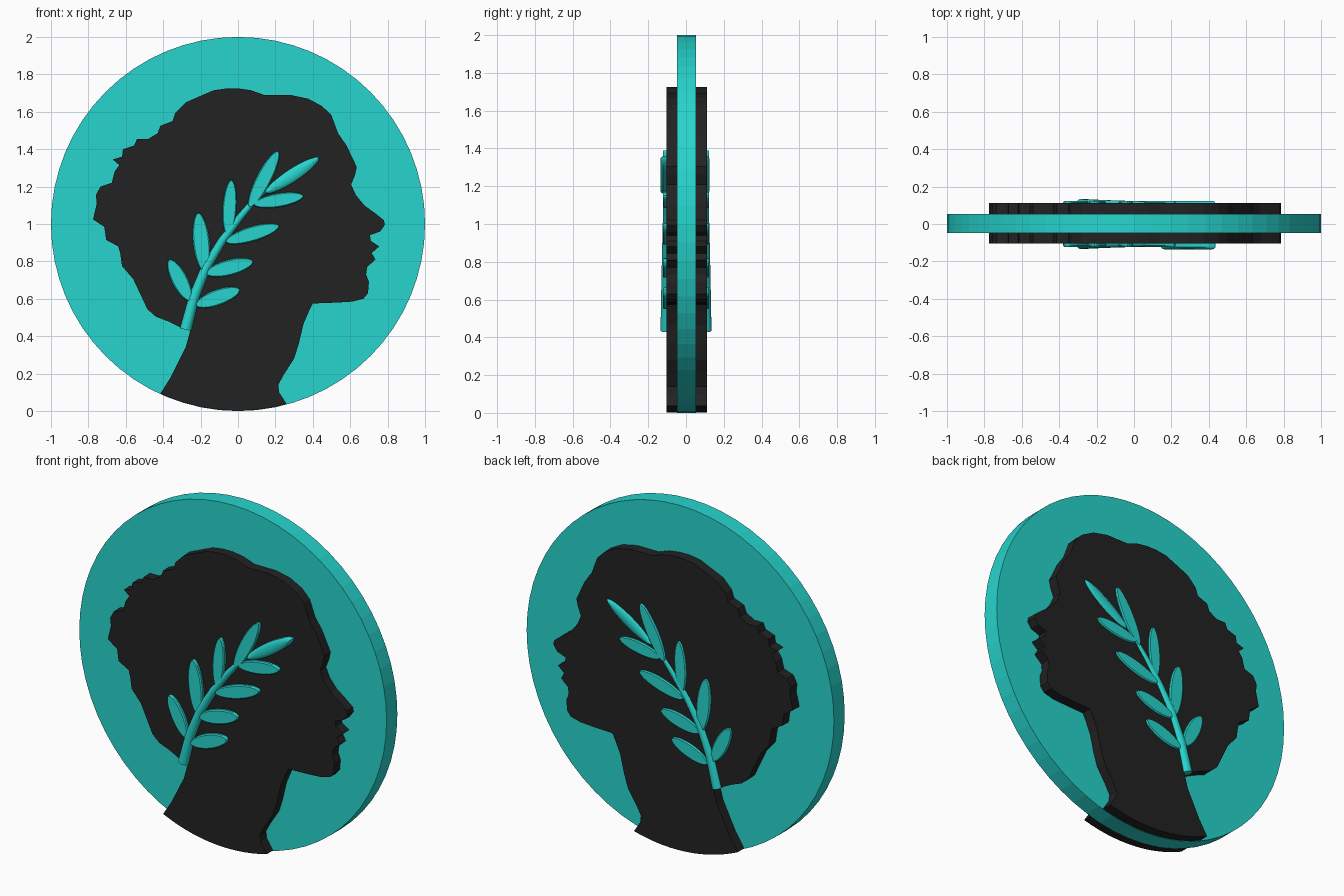
import bpy, bmesh, math
from mathutils import Vector

if "Cube" in bpy.data.objects:
    bpy.data.objects.remove(bpy.data.objects["Cube"])


def material(name, rgb):
    m = bpy.data.materials.new(name)
    m.diffuse_color = (*rgb, 1)
    m.use_nodes = True
    m.node_tree.nodes["Principled BSDF"].inputs["Base Color"].default_value = m.diffuse_color
    return m


teal = material("teal", (0.02, 0.66, 0.61))
black = material("black", (0.016, 0.016, 0.016))


def finish(bm, name, mat, smooth=True):
    bmesh.ops.recalc_face_normals(bm, faces=bm.faces)
    bmesh.ops.triangulate(bm, faces=[f for f in bm.faces if len(f.verts) > 4])
    me = bpy.data.meshes.new(name)
    bm.to_mesh(me)
    bm.free()
    me.materials.append(mat)
    ob = bpy.data.objects.new(name, me)
    bpy.context.collection.objects.link(ob)
    if smooth:
        bpy.ops.object.select_all(action='DESELECT')
        ob.select_set(True)
        bpy.context.view_layer.objects.active = ob
        bpy.ops.object.shade_smooth_by_angle(angle=math.radians(35))


def loft(name, rings, mat, smooth=True):
    """Skin a list of equal closed rings and cap both ends."""
    bm = bmesh.new()
    loops = [[bm.verts.new(p) for p in r] for r in rings]
    n = len(loops[0])
    for a, b in zip(loops, loops[1:]):
        for i in range(n):
            j = (i + 1) % n
            bm.faces.new((a[i], a[j], b[j], b[i]))
    bm.faces.new(loops[0])
    bm.faces.new(loops[-1])
    finish(bm, name, mat, smooth)


def plate(name, outline, y0, y1, mat, smooth=False):
    loft(name, [[(x, y, z) for x, z in outline] for y in (y0, y1)], mat, smooth)


# round medallion
circle = [(math.cos(2 * math.pi * i / 64), 1 + math.sin(2 * math.pi * i / 64))
          for i in range(64)]
plate("medallion_disc", circle, -0.047, 0.053, teal)

# head silhouette: face side, neck arc along the rim, hair side
face = [(0, 1.725), (.07, 1.715), (.14, 1.69), (.28, 1.69), (.375, 1.67), (.45, 1.63),
        (.5, 1.58), (.535, 1.485), (.58, 1.42), (.635, 1.305), (.625, 1.26), (.605, 1.21),
        (.63, 1.155), (.675, 1.1), (.73, 1.06), (.78, 1.02), (.785, .995), (.76, .96),
        (.705, .94), (.71, .91), (.755, .88), (.715, .845), (.735, .81), (.69, .77),
        (.685, .73), (.7, .69), (.695, .63), (.67, .6), (.61, .585), (.53, .58),
        (.4, .575), (.38, .535), (.35, .465), (.325, .36), (.3, .28), (.245, .195),
        (.215, .14), (.22, .1)]
neck = [(x, 1 - math.sqrt(.997 ** 2 - x * x))
        for x in (.26 - .675 * i / 14 for i in range(15))]
hair = [(-.36, .18), (-.32, .26), (-.28, .34), (-.255, .43), (-.305, .445), (-.375, .48),
        (-.44, .505), (-.485, .545), (-.515, .61), (-.56, .705), (-.62, .775), (-.63, .845),
        (-.64, .88), (-.705, .915), (-.715, .985), (-.775, 1.025), (-.755, 1.11),
        (-.76, 1.155), (-.735, 1.2), (-.675, 1.22), (-.66, 1.28), (-.635, 1.315),
        (-.67, 1.345), (-.62, 1.36), (-.615, 1.4), (-.555, 1.42), (-.54, 1.455),
        (-.48, 1.455), (-.43, 1.485), (-.415, 1.525), (-.35, 1.55), (-.335, 1.595),
        (-.28, 1.65), (-.2, 1.685), (-.13, 1.715), (-.06, 1.725)]
plate("head_silhouette", face + neck + hair, -0.103, 0.112, black)


def leaf_ring(base, tip, width, scale, y):
    """Closed leaf outline, narrow at both ends."""
    a, b = Vector(base), Vector(tip)
    mid, half = (a + b) / 2, (b - a) / 2
    side = Vector((-half.y, half.x)).normalized() * width / 2
    pts = []
    for i in range(32):
        t = 2 * math.pi * i / 32
        s = math.sin(t)
        p = (mid + half * math.cos(t) * (1 - .12 * (1 - scale))
             + side * math.copysign(abs(s) ** 1.1, s) * scale)
        pts.append((p.x, y, p.y))
    return pts


# olive branch leaves: base, tip, width
leaves = [((-.255, .59), (-.368, .81), .085), ((-.225, .565), (.01, .65), .085),
          ((-.18, .745), (-.212, 1.06), .09), ((-.17, .735), (.08, .8), .085),
          ((-.055, .94), (-.035, 1.235), .075), ((-.065, .905), (.22, .99), .08),
          ((.06, 1.09), (.215, 1.39), .08), ((.085, 1.105), (.35, 1.15), .075)]
stem = [(-.28, .435), (-.235, .61), (-.17, .77), (-.085, .91), (.01, 1.035),
        (.09, 1.13), (.16, 1.195)]

for label, s in (("front", -1), ("back", 1)):
    for i, (a, b, w) in enumerate(leaves):
        loft(f"{label}_leaf_{i + 1}",
             [leaf_ring(a, b, w, k, s * y)
              for k, y in ((1, .095), (1, .116), (.85, .122))], teal, False)

    # rounded leaf at the tip, standing prouder on the front
    top = .135 if s < 0 else .124
    loft(f"{label}_tip_leaf",
         [leaf_ring((.145, 1.165), (.435, 1.355), .07, k, s * y)
          for k, y in ((1, .095), (1, top - .012), (.8, top - .006),
                       (.5, top - .002), (.15, top))], teal)

    # tapered round stem
    rings = []
    for i, p in enumerate(stem):
        d = Vector(stem[min(i + 1, len(stem) - 1)]) - Vector(stem[max(i - 1, 0)])
        n = Vector((-d.y, d.x)).normalized()
        r = .031 - .019 * i / (len(stem) - 1)
        rings.append([(p[0] + n.x * r * math.cos(t), s * (.104 + r * math.sin(t)),
                       p[1] + n.y * r * math.cos(t))
                      for t in (2 * math.pi * k / 16 for k in range(16))])
    loft(f"{label}_stem", rings, teal)
